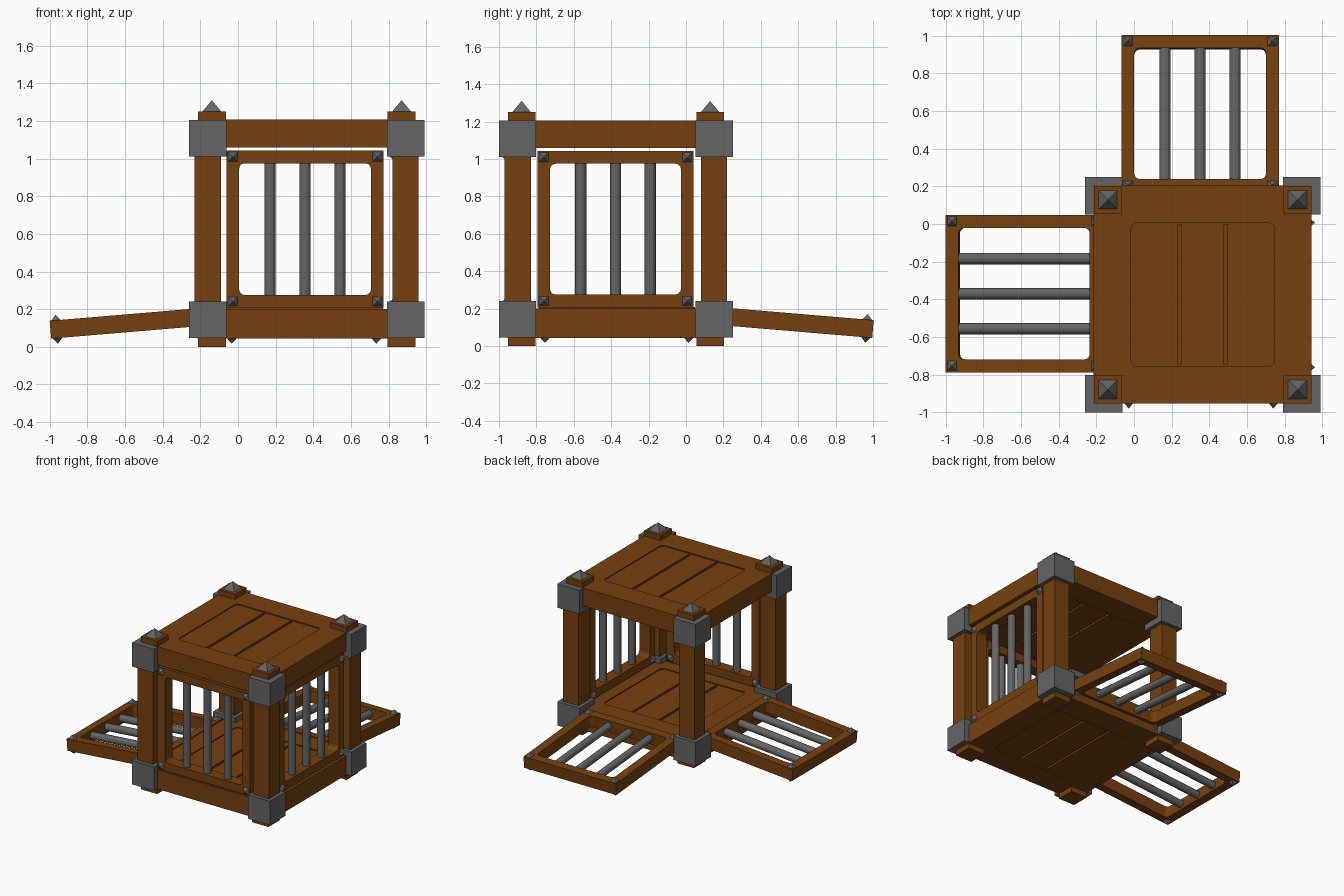
import bpy, bmesh, math
from mathutils import Matrix, Vector

if "Cube" in bpy.data.objects:
    bpy.data.objects.remove(bpy.data.objects["Cube"])

CX, CY = 0.365, -0.375          # centre of the cage body


def material(name, rgb):
    m = bpy.data.materials.new(name)
    m.diffuse_color = (*rgb, 1)
    m.use_nodes = True
    m.node_tree.nodes["Principled BSDF"].inputs["Base Color"].default_value = m.diffuse_color
    return m


WOOD = material("wood", (0.18, 0.053, 0.005))
METAL = material("metal", (0.13, 0.13, 0.13))


def finish(name, bm, mat, matrix=Matrix()):
    bmesh.ops.recalc_face_normals(bm, faces=bm.faces)
    me = bpy.data.meshes.new(name)
    bm.to_mesh(me)
    bm.free()
    me.materials.append(mat)
    ob = bpy.data.objects.new(name, me)
    ob.matrix_world = matrix
    bpy.context.collection.objects.link(ob)
    return ob


def add_box(bm, x0, x1, y0, y1, z0, z1):
    m = Matrix.Translation(((x0 + x1) / 2, (y0 + y1) / 2, (z0 + z1) / 2))
    bmesh.ops.create_cube(bm, size=1, matrix=m @ Matrix.Diagonal((x1 - x0, y1 - y0, z1 - z0, 1)))


def add_pyramid(bm, x, y, z, half, height, up=1):
    m = Matrix.Translation((x, y, z + up * height / 2)) @ Matrix.Diagonal((1, 1, up, 1))
    m = m @ Matrix.Rotation(math.pi / 4, 4, 'Z')
    bmesh.ops.create_cone(bm, cap_ends=True, segments=4, radius1=half * math.sqrt(2),
                          radius2=0, depth=height, matrix=m)


def add_ring(bm, outer, inner, radius, thick):
    """Square plate with a round-cornered square opening, centred on z = 0."""
    z = -thick / 2
    out = [(-outer, -outer), (outer, -outer), (outer, outer), (-outer, outer)]
    hole = []
    c = inner - radius
    for q in range(4):
        a0 = q * math.pi / 2
        sx, sy = ((1, 1), (-1, 1), (-1, -1), (1, -1))[q]
        for k in range(4):
            a = a0 + k * math.pi / 6
            hole.append((sx * c + radius * math.cos(a), sy * c + radius * math.sin(a)))
    edges = []
    for loop in (out, hole):
        vs = [bm.verts.new((x, y, z)) for x, y in loop]
        edges += [bm.edges.new((vs[i], vs[i - 1])) for i in range(len(vs))]
    faces = [g for g in bmesh.ops.triangle_fill(bm, edges=edges, use_beauty=True)["geom"]
             if isinstance(g, bmesh.types.BMFace)]
    ext = bmesh.ops.extrude_face_region(bm, geom=faces, use_keep_orig=True)["geom"]
    bmesh.ops.translate(bm, vec=(0, 0, thick),
                        verts=[v for v in ext if isinstance(v, bmesh.types.BMVert)])


# Floor and roof: solid border with recessed planks on both faces
def slab(name, z0, z1):
    thick = z1 - z0
    m = Matrix.Translation((CX, CY, (z0 + z1) / 2))
    bm = bmesh.new()
    add_ring(bm, 0.579, 0.381, 0.03, thick)
    finish(name + "_border", bm, WOOD, m)
    bm = bmesh.new()
    h = thick / 2 - 0.008
    add_box(bm, -0.385, 0.385, -0.385, 0.385, -h + 0.015, h - 0.015)
    for x0, x1 in ((-0.385, -0.132), (-0.113, 0.113), (0.132, 0.385)):
        add_box(bm, x0, x1, -0.385, 0.385, -h, h)
    for s in (-1, 1):
        add_box(bm, -0.385, 0.385, s * 0.378 - 0.008, s * 0.378 + 0.008, -h, h)
    finish(name + "_planks", bm, WOOD, m)


slab("floor", 0.043, 0.2)
slab("roof", 1.06, 1.207)

# Corner posts with metal blocks and pointed caps
for sx, sy, tag in ((-1, -1, "front_left"), (1, -1, "front_right"),
                    (-1, 1, "back_left"), (1, 1, "back_right")):
    def corner_box(bm, a, b, z0, z1):
        xs, ys = sorted((sx * a, sx * b)), sorted((sy * a, sy * b))
        add_box(bm, *xs, *ys, z0, z1)

    place = Matrix.Translation((CX, CY, 0))
    bm = bmesh.new()
    corner_box(bm, 0.455, 0.595, 0.1, 1.15)
    corner_box(bm, 0.43, 0.578, 0, 0.1)
    corner_box(bm, 0.43, 0.578, 1.15, 1.25)
    finish(tag + "_post", bm, WOOD, place)
    bm = bmesh.new()
    corner_box(bm, 0.426, 0.625, 0.046, 0.241)
    corner_box(bm, 0.426, 0.625, 1.01, 1.205)
    finish(tag + "_blocks", bm, METAL, place)
    bm = bmesh.new()
    add_pyramid(bm, sx * 0.504, sy * 0.504, 1.25, 0.05, 0.06)
    finish(tag + "_cap", bm, METAL, place)


# Barred panel: frame, three bars and corner studs on both faces
def barred_panel(name, matrix):
    bm = bmesh.new()
    add_ring(bm, 0.418, 0.35, 0.03, 0.095)
    finish(name + "_frame", bm, WOOD, matrix)
    bm = bmesh.new()
    for i in (-1, 0, 1):
        m = Matrix.Translation((i * 0.186, 0, 0)) @ Matrix.Rotation(math.pi / 2, 4, 'X')
        bmesh.ops.create_cone(bm, cap_ends=True, segments=12, radius1=0.03, radius2=0.03,
                              depth=0.74, matrix=m)
    finish(name + "_bars", bm, METAL, matrix)
    bm = bmesh.new()
    for x in (-0.384, 0.384):
        for y in (-0.384, 0.384):
            for s in (-1, 1):
                add_pyramid(bm, x, y, s * 0.0475, 0.025, 0.03, s)
    finish(name + "_studs", bm, METAL, matrix)


T, R = Matrix.Translation, Matrix.Rotation
QUARTER, TILT = math.pi / 2, math.radians(-4.8)
barred_panel("front_grate", T((0.356, -0.903, 0.625)) @ R(QUARTER, 4, 'X'))
barred_panel("right_grate", T((0.884, -0.377, 0.625)) @ R(QUARTER, 4, 'Z') @ R(QUARTER, 4, 'X'))
barred_panel("left_door", T((-0.58, -0.37, 0.126)) @ R(TILT, 4, 'Y') @ R(QUARTER, 4, 'Z'))
barred_panel("back_door", T((0.351, 0.583, 0.126)) @ R(TILT, 4, 'X'))
